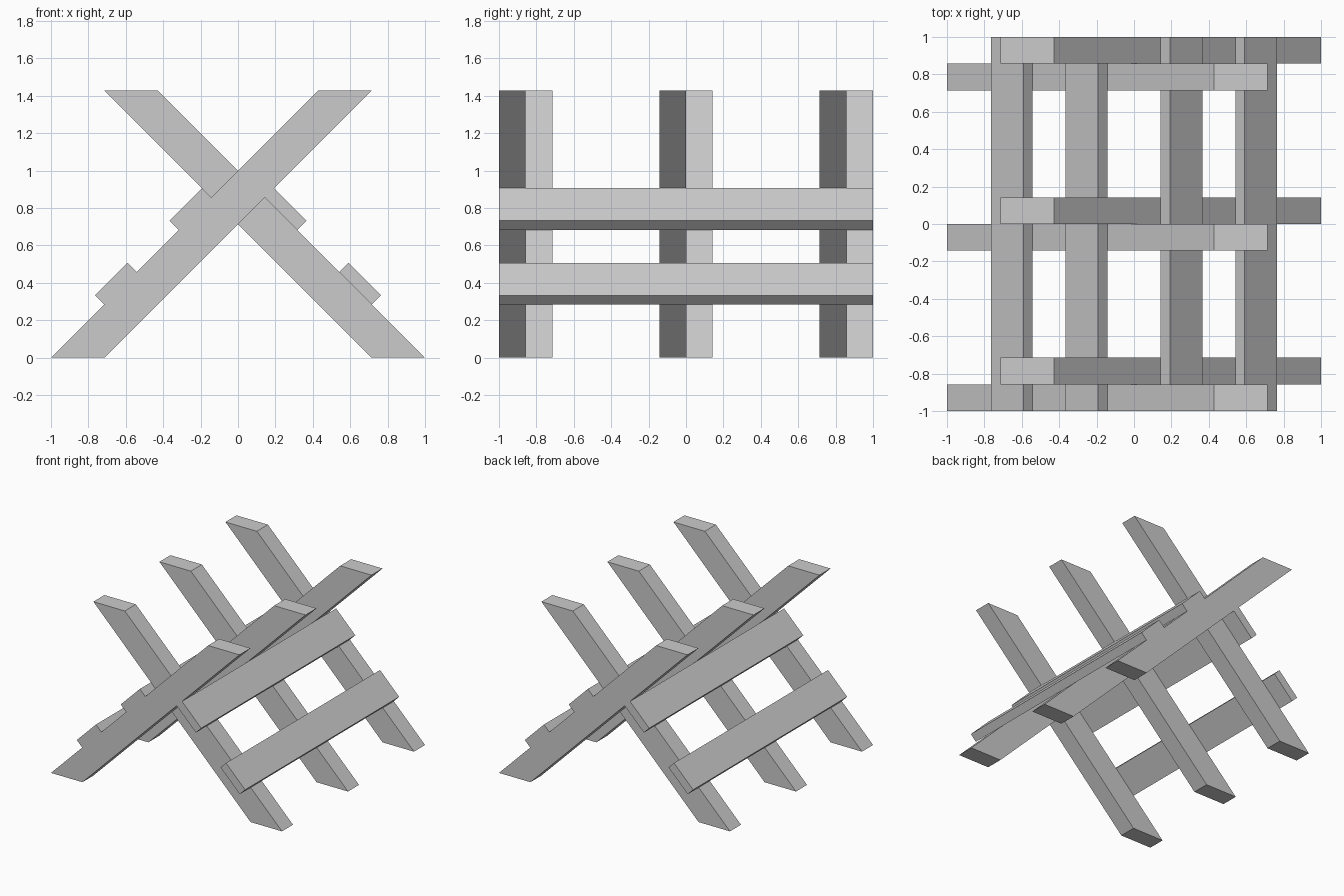
import bpy, bmesh

if "Cube" in bpy.data.objects:
    bpy.data.objects.remove(bpy.data.objects["Cube"])

T = 1 / 7   # beam width in y


def prism(name, profile, y0, y1):
    """Extrude an x-z profile along y."""
    bm = bmesh.new()
    face = bm.faces.new([bm.verts.new((x, y0, z)) for x, z in profile])
    ext = bmesh.ops.extrude_face_region(bm, geom=[face])
    verts = [v for v in ext["geom"] if isinstance(v, bmesh.types.BMVert)]
    bmesh.ops.translate(bm, verts=verts, vec=(0, y1 - y0, 0))
    bmesh.ops.recalc_face_normals(bm, faces=bm.faces)
    mesh = bpy.data.meshes.new(name)
    bm.to_mesh(mesh)
    bm.free()
    obj = bpy.data.objects.new(name, mesh)
    bpy.context.collection.objects.link(obj)
    return obj


def flip(profile):
    return [(-x, z) for x, z in profile]


# Slanted beam: flat cut at floor and at top
beam = [(-1, 0), (-5 * T, 0), (5 * T, 10 * T), (3 * T, 10 * T)]

# Three pairs of crossed beams, side by side
for i, y in enumerate((-1, -T, 5 * T)):
    prism(f"rising_beam_{i}", beam, y, y + T)
    prism(f"falling_beam_{i}", flip(beam), y + T, y + 2 * T)

# Long rails lying on the outer faces of the beams
w, t = 0.174, 0.049
for level, x in (("upper", T), ("lower", 0.542)):
    z = 1 - x
    rail = [(x, z), (x + t, z + t), (x + w + t, z - w + t), (x + w, z - w)]
    prism(f"{level}_rail_right", rail, -1, 1)
    prism(f"{level}_rail_left", flip(rail), -1, 1)
